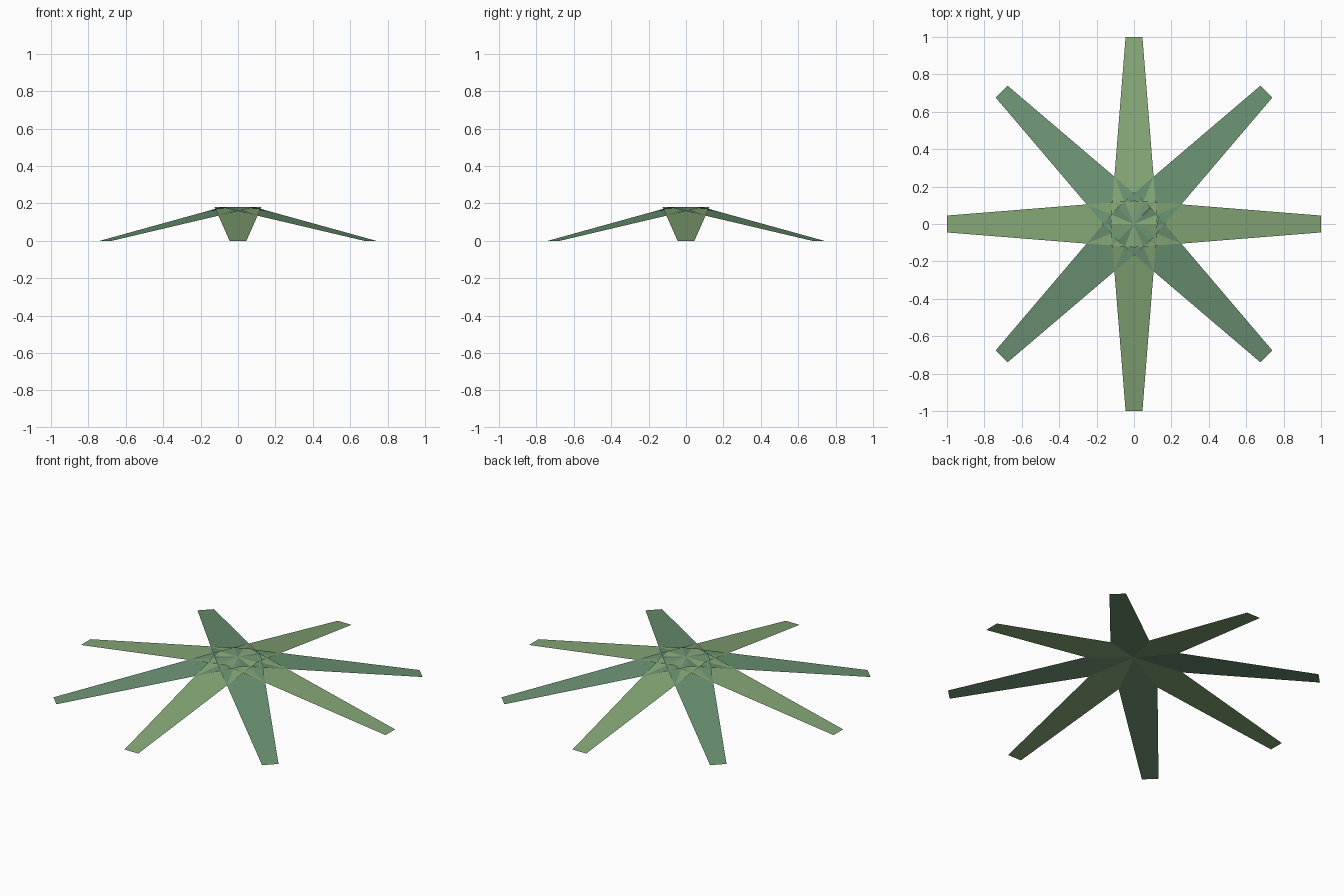
import bpy
import math
from mathutils import Matrix

if "Cube" in bpy.data.objects:
    bpy.data.objects.remove(bpy.data.objects["Cube"])

LEAVES = 8
LENGTH = 1.0        # crown centre to leaf tip
CROWN_Z = 0.18      # height at the centre
ROOT_HALF = 0.125   # half width at the centre
TIP_HALF = 0.045    # half width at the tip


def make_material(name, rgb):
    mat = bpy.data.materials.new(name)
    mat.diffuse_color = (*rgb, 1.0)
    mat.use_nodes = True
    mat.node_tree.nodes["Principled BSDF"].inputs["Base Color"].default_value = mat.diffuse_color
    return mat


greens = [make_material("warm_green", (0.23, 0.38, 0.18)),
          make_material("cool_green", (0.15, 0.29, 0.17))]


# One flat tapered leaf, drooping from the crown to the ground along +x
def make_leaf(index):
    corners = [(0, -ROOT_HALF, CROWN_Z), (LENGTH, -TIP_HALF, 0),
               (LENGTH, TIP_HALF, 0), (0, ROOT_HALF, CROWN_Z)]
    mesh = bpy.data.meshes.new(f"leaf_{index + 1}")
    mesh.from_pydata(corners, [], [(0, 1, 2, 3)])
    mesh.transform(Matrix.Rotation(index * math.tau / LEAVES, 4, 'Z'))
    mesh.materials.append(greens[index % 2])
    leaf = bpy.data.objects.new(mesh.name, mesh)
    bpy.context.collection.objects.link(leaf)


# Ring of leaves, alternating between the two greens
for i in range(LEAVES):
    make_leaf(i)
